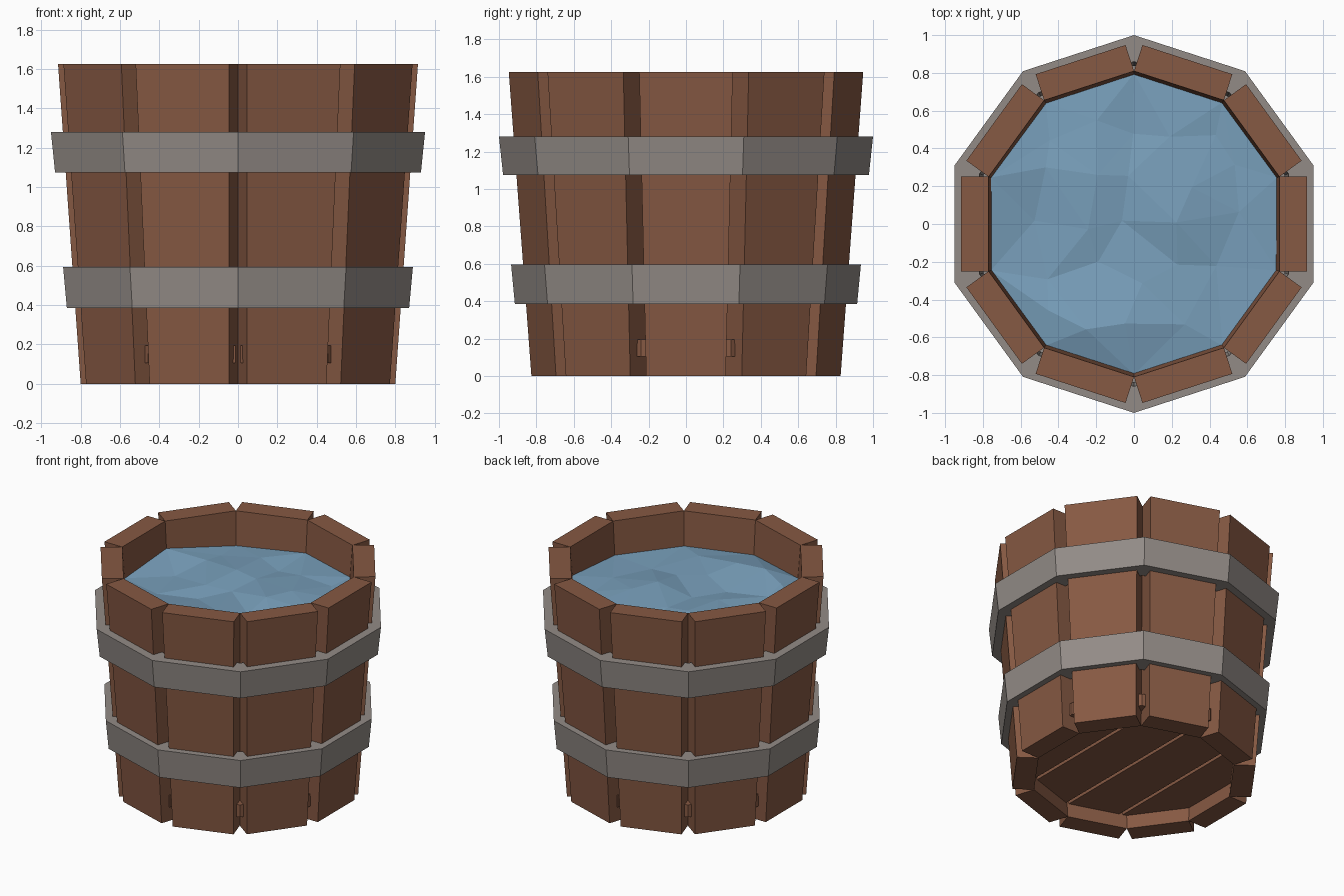
import bpy, bmesh, math, random
from mathutils import Matrix, Vector
from mathutils.geometry import delaunay_2d_cdt

if "Cube" in bpy.data.objects:
    bpy.data.objects.remove(bpy.data.objects["Cube"])

random.seed(4)
SIDES, HEIGHT = 10, 1.625
STEP = math.tau / SIDES
C18, S18 = math.cos(STEP / 2), math.sin(STEP / 2)


def material(name, rgb):
    m = bpy.data.materials.new(name)
    m.diffuse_color = (*rgb, 1)
    m.use_nodes = True
    m.node_tree.nodes["Principled BSDF"].inputs["Base Color"].default_value = m.diffuse_color
    return m


WOOD = material("wood", (0.24, 0.10, 0.056))
METAL = material("metal", (0.29, 0.26, 0.24))
WATER = material("water", (0.19, 0.35, 0.50))


def finish(bm, name, mat):
    bmesh.ops.recalc_face_normals(bm, faces=bm.faces[:])
    me = bpy.data.meshes.new(name)
    bm.to_mesh(me)
    bm.free()
    me.materials.append(mat)
    ob = bpy.data.objects.new(name, me)
    bpy.context.collection.objects.link(ob)
    return ob


def ring(r, z):
    return [Vector((r * math.cos((k + 0.5) * STEP), r * math.sin((k + 0.5) * STEP), z))
            for k in range(SIDES)]


# Staves: boxes leaning outward, wider at the top
for k in range(SIDES):
    bm = bmesh.new()
    bmesh.ops.create_cube(bm, size=1)
    for v in bm.verts:
        t = v.co.z + 0.5
        inner = 0.655 + 0.115 * t
        v.co = (inner + (0.145 if v.co.x > 0 else 0),
                math.copysign(inner * S18 / C18, v.co.y), HEIGHT * t)
    bm.transform(Matrix.Rotation(k * STEP, 4, 'Z'))
    finish(bm, f"stave_{k + 1}", WOOD)


# Hoops: tapered ten-sided bands
def hoop(name, z0, z1, r0, r1, thick=0.14):
    bm = bmesh.new()
    loops = [[bm.verts.new(p) for p in ring(r, z)] for r, z in
             ((r0, z0), (r1, z1), (r1 - thick, z1), (r0 - thick, z0))]
    for i in range(4):
        a, b = loops[i], loops[(i + 1) % 4]
        for k in range(SIDES):
            n = (k + 1) % SIDES
            bm.faces.new((a[k], a[n], b[n], b[k]))
    finish(bm, name, METAL)


hoop("lower_hoop", 0.385, 0.595, 0.915, 0.935)
hoop("upper_hoop", 1.075, 1.28, 0.978, 1.0)

# Floor planks: ten-sided slab cut into four boards along y
for i in range(4):
    bm = bmesh.new()
    face = bm.faces.new([bm.verts.new(p) for p in ring(0.78, 0.105)])
    up = bmesh.ops.extrude_face_region(bm, geom=[face])["geom"]
    bmesh.ops.translate(bm, vec=(0, 0, 0.09),
                        verts=[g for g in up if isinstance(g, bmesh.types.BMVert)])
    x0 = -0.74 + 0.37 * i
    for x, side in ((x0 + 0.012, -1), (x0 + 0.358, 1)):
        if abs(x) > 0.7:
            continue
        cut = bmesh.ops.bisect_plane(bm, geom=bm.verts[:] + bm.edges[:] + bm.faces[:],
                                     plane_co=(x, 0, 0), plane_no=(side, 0, 0),
                                     clear_outer=True)["geom_cut"]
        bmesh.ops.edgeloop_fill(bm, edges=[e for e in cut if isinstance(e, bmesh.types.BMEdge)])
    finish(bm, f"floor_plank_{i + 1}", WOOD)

# Water: faceted rippled surface meeting the inner walls
pts = [p.to_2d() for p in ring(0.797, 0)]
for a in range(-3, 4):
    for b in range(-3, 4):
        p = Vector((a * 0.25 + random.uniform(-.07, .07), b * 0.25 + random.uniform(-.07, .07)))
        if p.length < 0.66:
            pts.append(p)
edges = [(k, (k + 1) % SIDES) for k in range(SIDES)]
verts, _, faces, *_ = delaunay_2d_cdt(pts, edges, [], 1, 1e-5)
bm = bmesh.new()
bv = [bm.verts.new((p.x, p.y, 1.4 + random.uniform(-0.03, 0.03))) for p in verts]
for f in faces:
    bm.faces.new([bv[i] for i in f])
water = finish(bm, "water_surface", WATER)
if water.data.polygons[0].normal.z < 0:
    water.data.flip_normals()
